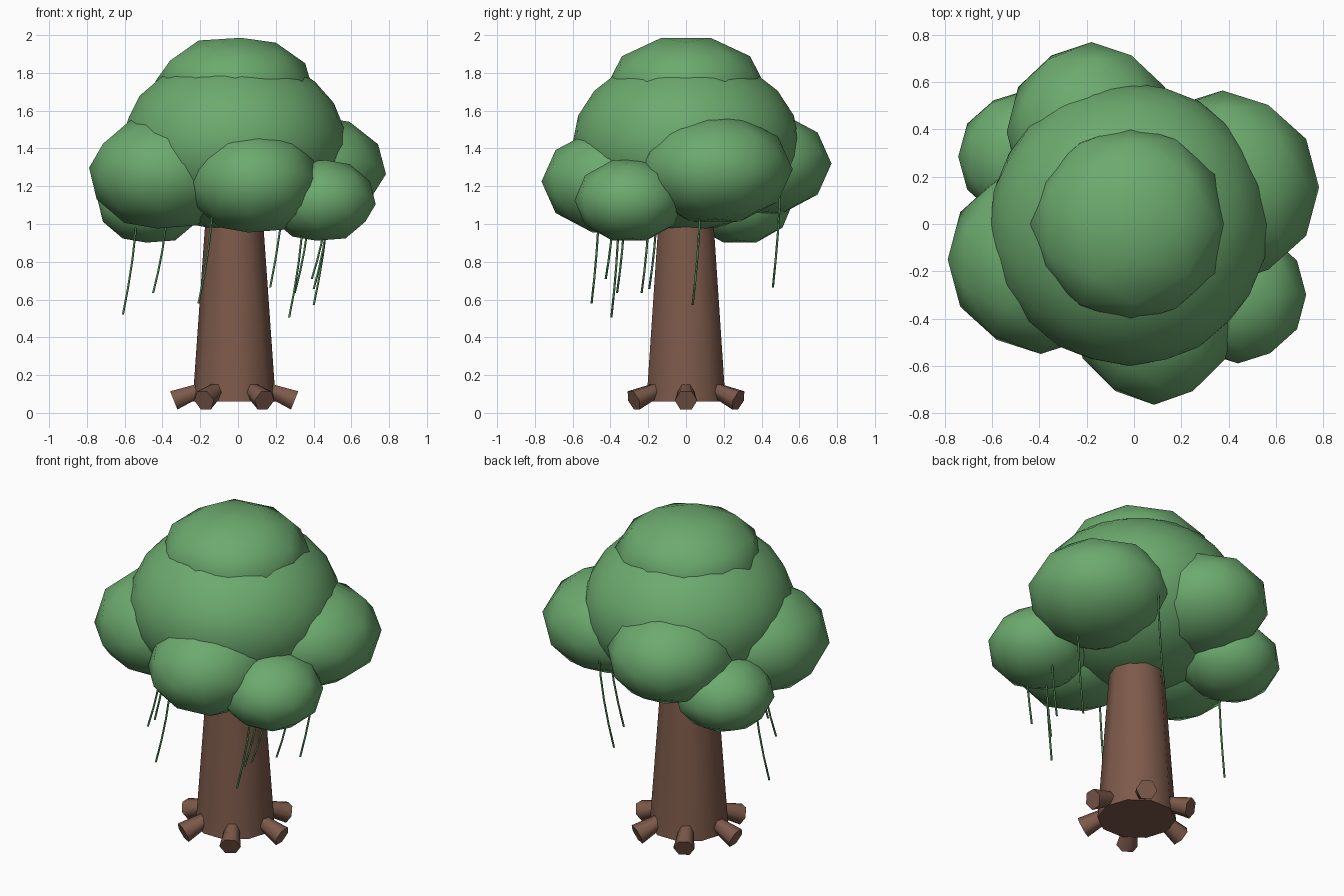
import bpy, bmesh, math
from mathutils import Vector, Matrix

cube = bpy.data.objects.get("Cube")
if cube:
    bpy.data.objects.remove(cube, do_unlink=True)


def material(name, rgb):
    mat = bpy.data.materials.new(name)
    mat.use_nodes = True
    mat.diffuse_color = (*rgb, 1)
    mat.node_tree.nodes["Principled BSDF"].inputs["Base Color"].default_value = (*rgb, 1)
    return mat


LEAF = material("leaf green", (0.15, 0.40, 0.156))
BARK = material("bark brown", (0.205, 0.102, 0.069))
VINE = material("vine green", (0.08, 0.25, 0.09))
AXIS_X = -0.02  # the trunk stands slightly off centre


def finish(name, bm, mat, sharp_angle):
    mesh = bpy.data.meshes.new(name)
    bm.to_mesh(mesh)
    bm.free()
    mesh.materials.append(mat)
    obj = bpy.data.objects.new(name, mesh)
    bpy.context.collection.objects.link(obj)
    bpy.ops.object.select_all(action='DESELECT')
    obj.select_set(True)
    bpy.context.view_layer.objects.active = obj
    bpy.ops.object.shade_smooth_by_angle(angle=math.radians(sharp_angle))
    return obj


def leaf_clump(name, centre, radii, detail=2):
    """Low-poly ellipsoid with an edge of the icosahedron on top."""
    bm = bmesh.new()
    bmesh.ops.create_icosphere(bm, subdivisions=detail, radius=1)
    turn = Matrix.Rotation(math.atan(2 / (1 + math.sqrt(5))), 4, 'Y')
    bm.transform(Matrix.Translation(centre) @ Matrix.Diagonal((*radii, 1)) @ turn)
    finish(name, bm, LEAF, 80)


def tapered_log(name, start, end, r_start, r_end, sides, roll):
    bm = bmesh.new()
    axis = Vector(end) - Vector(start)
    bmesh.ops.create_cone(bm, cap_ends=True, segments=sides, radius1=r_start,
                          radius2=r_end, depth=axis.length)
    place = Matrix.Translation((Vector(start) + Vector(end)) / 2)
    aim = axis.to_track_quat('Z', 'Y').to_matrix().to_4x4()
    bm.transform(place @ aim @ Matrix.Rotation(roll, 4, 'Z'))
    finish(name, bm, BARK, 62)


# Trunk
tapered_log("trunk", (AXIS_X, 0, 0.06), (AXIS_X, 0, 1.2), 0.22, 0.14, 10, math.pi / 2)

# Six stubby roots around the foot
for i in range(6):
    a = i * math.pi / 3
    out = Vector((math.cos(a), math.sin(a), 0))
    base = Vector((AXIS_X, 0, 0))
    tapered_log(f"root_{i + 1}", base + out * 0.13 + Vector((0, 0, 0.142)),
                base + out * 0.32 + Vector((0, 0, 0.066)), 0.033, 0.06, 6, math.pi / 2)

# Crown
leaf_clump("crown_main", (AXIS_X, 0, 1.43), (0.59, 0.6, 0.47), detail=3)
leaf_clump("crown_cap", (AXIS_X, 0, 1.73), (0.42, 0.42, 0.27))
leaf_clump("clump_right", (-0.395, -0.15, 1.27), (0.395, 0.40, 0.31))
leaf_clump("clump_front", (0.085, -0.375, 1.225), (0.35, 0.39, 0.285))
leaf_clump("clump_left", (0.375, 0.155, 1.29), (0.41, 0.41, 0.295))
leaf_clump("clump_front_left", (0.44, -0.3, 1.125), (0.29, 0.29, 0.225))
leaf_clump("clump_back", (-0.18, 0.39, 1.32), (0.36, 0.38, 0.28))
leaf_clump("clump_back_right", (-0.46, 0.285, 1.11), (0.285, 0.28, 0.22))

# Hanging vines, given by their lower tips and the height they hang from
TIPS = [(-0.61, 0.06, 0.52, 1.1), (-0.45, -0.235, 0.635, 1.1), (-0.21, -0.5, 0.58, 1.12),
        (0.17, 0.46, 0.665, 1.25), (0.27, -0.395, 0.505, 1.08), (0.3, -0.365, 0.635, 1.08),
        (0.4, 0.035, 0.57, 1.12), (0.4, -0.195, 0.655, 1.08), (0.39, -0.425, 0.71, 1.08)]
for i, (x, y, z, top) in enumerate(TIPS):
    bm = bmesh.new()
    rings = []
    for k in range(5):
        t = k / 4
        bend = 1 - (1 - t) ** 1.6
        c = Vector((x + 0.075 * bend, y + 0.04 * bend, z + (top - z) * t))
        rings.append([bm.verts.new(c + Vector((math.cos(s * math.tau / 5),
                                               math.sin(s * math.tau / 5), 0)) * 0.006)
                      for s in range(5)])
    for low, high in zip(rings, rings[1:]):
        for s in range(5):
            n = (s + 1) % 5
            bm.faces.new((low[s], low[n], high[n], high[s]))
    bm.faces.new(rings[0][::-1])
    bm.faces.new(rings[-1])
    finish(f"vine_{i + 1}", bm, VINE, 80)
